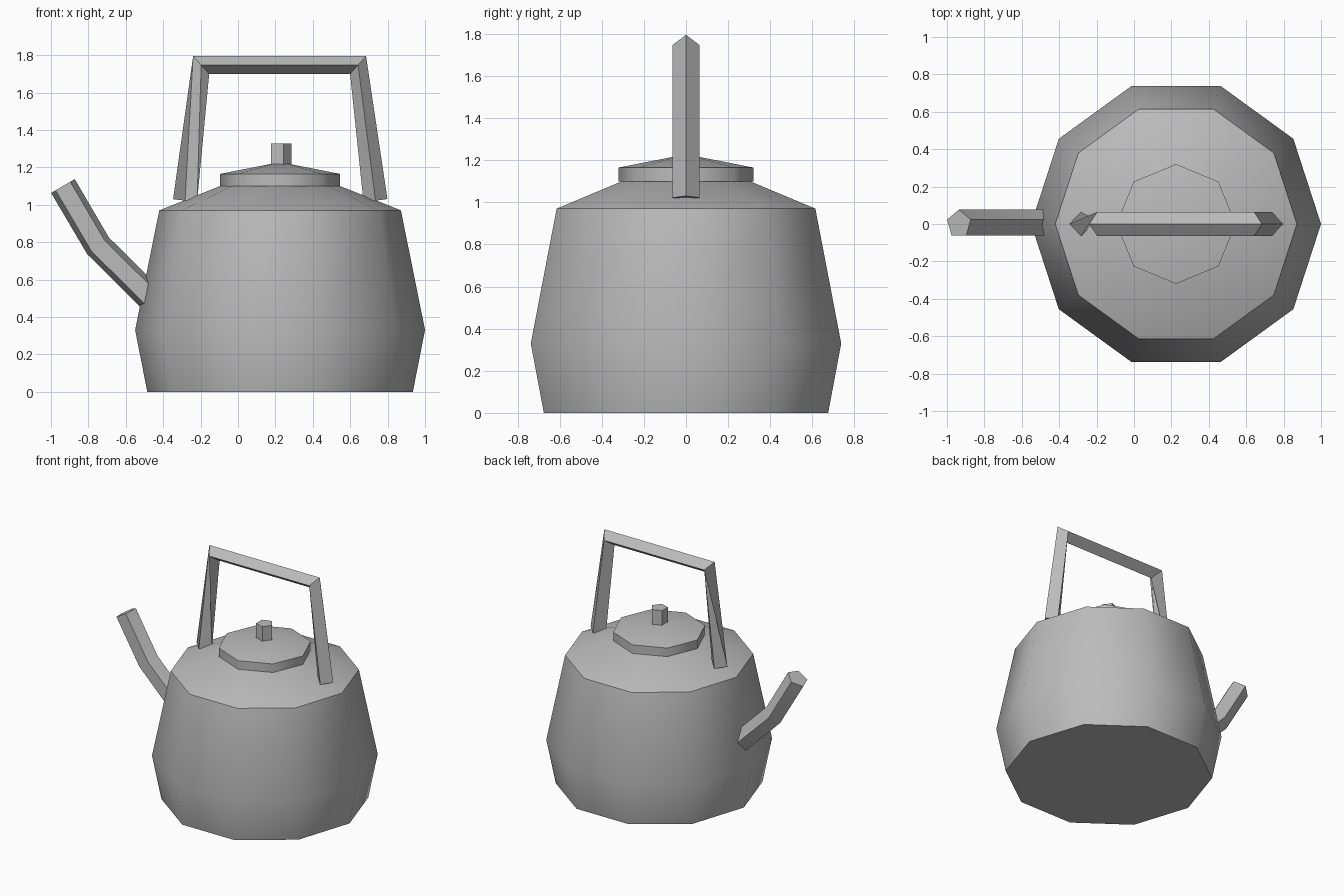
import bpy, bmesh, math
from mathutils import Vector

cube = bpy.data.objects.get("Cube")
if cube:
    bpy.data.objects.remove(cube, do_unlink=True)

GREY = (0.5, 0.5, 0.5, 1)
CENTRE_X = 0.225

metal = bpy.data.materials.new("grey_metal")
metal.use_nodes = True
metal.diffuse_color = GREY
for node in metal.node_tree.nodes:
    if node.type == 'BSDF_PRINCIPLED':
        node.inputs["Base Color"].default_value = GREY


def loft(name, rings):
    """Skin a list of equal-sized rings of points and cap both ends."""
    bm = bmesh.new()
    loops = [[bm.verts.new(p) for p in ring] for ring in rings]
    n = len(loops[0])
    for low, high in zip(loops, loops[1:]):
        for i in range(n):
            j = (i + 1) % n
            bm.faces.new((low[i], low[j], high[j], high[i]))
    bm.faces.new(loops[0][::-1])
    bm.faces.new(loops[-1])
    bmesh.ops.remove_doubles(bm, verts=bm.verts, dist=0.0001)
    bmesh.ops.recalc_face_normals(bm, faces=bm.faces)
    mesh = bpy.data.meshes.new(name)
    bm.to_mesh(mesh)
    bm.free()
    mesh.materials.append(metal)
    obj = bpy.data.objects.new(name, mesh)
    bpy.context.collection.objects.link(obj)
    bpy.ops.object.select_all(action='DESELECT')
    obj.select_set(True)
    bpy.context.view_layer.objects.active = obj
    bpy.ops.object.shade_smooth_by_angle(angle=math.radians(50))
    return obj


def lathe(name, profile, sides):
    """Turn a (radius, height) profile around the pot's axis."""
    angles = [math.tau * i / sides for i in range(sides)]
    return loft(name, [[(CENTRE_X + r * math.cos(a), r * math.sin(a), z)
                        for a in angles] for r, z in profile])


def tube(name, path, radius, sides, twists=None):
    """Sweep a regular polygon along an (x, z) path, without mitring."""
    pts = [Vector((x, 0, z)) for x, z in path]
    side = Vector((0, 1, 0))
    rings = []
    for k, p in enumerate(pts):
        tangent = Vector()
        if k > 0:
            tangent += (p - pts[k - 1]).normalized()
        if k < len(pts) - 1:
            tangent += (pts[k + 1] - p).normalized()
        up = tangent.normalized().cross(side)
        turn = math.radians(twists[k]) if twists else 0
        angles = [math.tau * i / sides + turn for i in range(sides)]
        rings.append([p + radius * (side * math.cos(a) + up * math.sin(a))
                      for a in angles])
    return loft(name, rings)


# Pot, lid and knob around one axis
lathe("pot_body", [(0.71, 0), (0.775, 0.33), (0.646, 0.97), (0.32, 1.1)], 10)
lathe("lid", [(0.32, 1.1), (0.32, 1.165), (0.0, 1.228)], 8)
lathe("lid_knob", [(0.06, 1.2), (0.06, 1.327)], 5)

# Bent spout with a five-sided section
tube("spout", [(-0.47, 0.505), (-0.748, 0.78), (-0.936, 1.10)], 0.077, 5)

# Square-section handle, its right leg twisted a quarter turn
tube("handle", [(-0.283, 1.022), (-0.197, 1.747), (0.642, 1.747), (0.735, 1.022)],
     0.0645, 4, twists=(90, 0, 0, 0))
